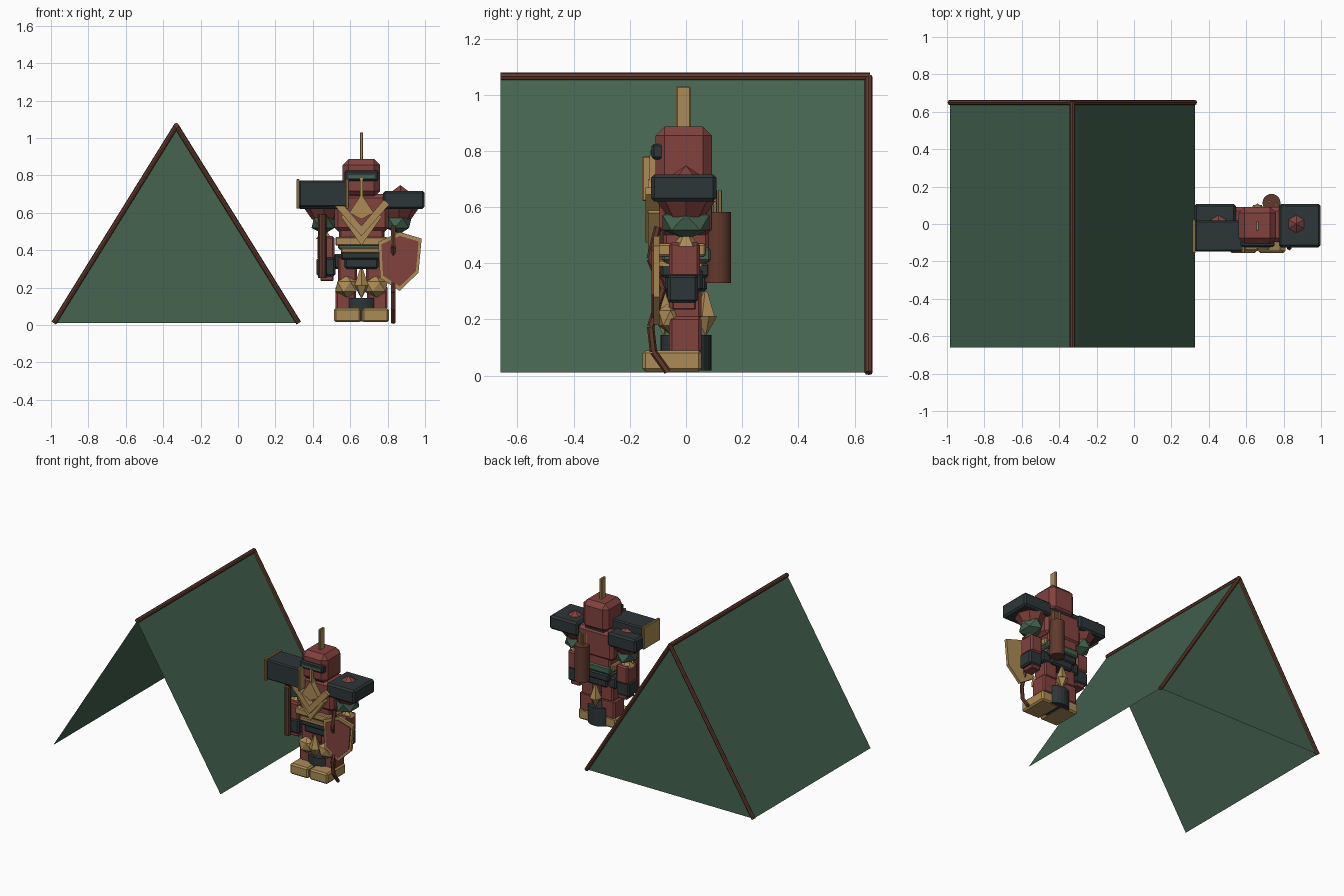
import bpy, bmesh, math
from mathutils import Vector

if "Cube" in bpy.data.objects:
    bpy.data.objects.remove(bpy.data.objects["Cube"])


def material(name, rgb):
    m = bpy.data.materials.new(name)
    m.use_nodes = True
    m.diffuse_color = (*rgb, 1)
    m.node_tree.nodes["Principled BSDF"].inputs["Base Color"].default_value = (*rgb, 1)
    return m


GREEN = material("canvas green", (0.058, 0.125, 0.08))
RED = material("brick red", (0.22, 0.054, 0.048))
GOLD = material("old gold", (0.41, 0.26, 0.09))
SLATE = material("dark slate", (0.027, 0.037, 0.04))
BROWN = material("wood brown", (0.12, 0.042, 0.026))

CX = 0.66  # centre line of the figure


def finish(name, bm, mat, recalc=True):
    if recalc:
        bmesh.ops.recalc_face_normals(bm, faces=bm.faces)
    mesh = bpy.data.meshes.new(name)
    bm.to_mesh(mesh)
    bm.free()
    mesh.materials.append(mat)
    ob = bpy.data.objects.new(name, mesh)
    bpy.context.collection.objects.link(ob)
    return ob


def box(name, mat, x, y, z, bevel=0.01):
    """Box from ranges, x measured from the figure's centre line."""
    bm = bmesh.new()
    bmesh.ops.create_cube(bm, size=1)
    for v in bm.verts:
        v.co = [(r[0] + r[1]) / 2 + c * (r[1] - r[0])
                for c, r in zip(v.co, ((x[0] + CX, x[1] + CX), y, z))]
    if bevel:
        bmesh.ops.bevel(bm, geom=bm.edges[:], offset=bevel, segments=1, affect='EDGES')
    return finish(name, bm, mat)


def rod(name, mat, a, b, r1, r2=None, sides=8):
    """Straight rod or cone between two points."""
    a, b = Vector(a), Vector(b)
    bm = bmesh.new()
    bmesh.ops.create_cone(bm, cap_ends=True, segments=sides, radius1=r1,
                          radius2=r1 if r2 is None else r2, depth=(b - a).length)
    rot = (b - a).to_track_quat('Z', 'Y')
    for v in bm.verts:
        v.co = rot @ v.co + (a + b) / 2
    return finish(name, bm, mat)


def plate(name, mat, points, y0, y1):
    """Outline in x and z, extruded along y."""
    bm = bmesh.new()
    face = bm.faces.new([bm.verts.new((CX + x, y0, z)) for x, z in points])
    new = bmesh.ops.extrude_face_region(bm, geom=[face])["geom"]
    bmesh.ops.translate(bm, vec=(0, y1 - y0, 0),
                        verts=[v for v in new if isinstance(v, bmesh.types.BMVert)])
    return finish(name, bm, mat)


def ball(name, mat, center, size):
    bm = bmesh.new()
    bmesh.ops.create_icosphere(bm, subdivisions=1, radius=1)
    for v in bm.verts:
        v.co = [c + s * p for c, s, p in zip(center, size, v.co)]
    return finish(name, bm, mat)


# Tent: two canvas slopes and a back wall, open at the front
RIDGE, HALF, TOP = -0.33, 0.655, 1.065
bm = bmesh.new()
ring = [[bm.verts.new((RIDGE + x, y, z)) for x, z in ((-HALF, 0.012), (0, TOP), (HALF, 0.012))]
        for y in (-0.66, 0.65)]
f, k = ring
bm.faces.new((f[0], f[1], k[1], k[0]))
bm.faces.new((f[1], f[2], k[2], k[1]))
bm.faces.new((k[0], k[1], k[2]))
finish("tent_canvas", bm, GREEN)
rod("ridge_pole", BROWN, (RIDGE, -0.66, TOP), (RIDGE, 0.655, TOP), 0.015)
for side, s in (("right", -1), ("left", 1)):
    rod(f"{side}_tent_pole", BROWN, (RIDGE + s * HALF, 0.65, 0.01), (RIDGE, 0.65, TOP), 0.014)

# Base, feet, legs, arms and shoulders, mirrored
rod("base_drum", SLATE, (CX, 0, 0.018), (CX, 0, 0.145), 0.09, sides=24)
for side, s in (("right", -1), ("left", 1)):
    def mir(a, b):
        return (min(s * a, s * b), max(s * a, s * b))
    x = CX + s * 0.2
    box(f"{side}_foot", GOLD, mir(0.004, 0.147), (-0.155, 0.055), (0.015, 0.09))
    box(f"{side}_shin", RED, mir(0.03, 0.138), (-0.06, 0.055), (0.08, 0.21))
    box(f"{side}_thigh", RED, mir(0.025, 0.125), (-0.06, 0.055), (0.2, 0.37))
    ball(f"{side}_knee", GOLD, (CX + s * 0.078, -0.055, 0.205), (0.07, 0.05, 0.06))
    box(f"{side}_hip_pouch", SLATE, mir(0.09, 0.15), (-0.04, 0.06), (0.3, 0.38))
    box(f"{side}_shoulder_block", SLATE, mir(0.115, 0.338), (-0.125, 0.108), (0.62, 0.717), 0.012)
    rod(f"{side}_shoulder_spike", RED, (x + s * 0.008, 0, 0.712), (x + s * 0.008, 0, 0.748),
        0.055, 0, 6)
    rod(f"{side}_shoulder_cap", RED, (x, 0, 0.565), (x, 0, 0.622), 0.065, 0.105, 8)
    ball(f"{side}_upper_arm", GREEN, (x, 0, 0.545), (0.075, 0.098, 0.06))
    rod(f"{side}_elbow_stud", GOLD, (x, 0, 0.46), (x, 0, 0.51), 0.05, 0.01, 6)
    box(f"{side}_forearm", RED, mir(0.145, 0.235), (-0.06, 0.05), (0.35, 0.475))
    box(f"{side}_hand", SLATE, mir(0.14, 0.24), (-0.065, 0.042), (0.26, 0.36))
    box(f"{side}_fingers", RED, mir(0.15, 0.22), (-0.05, 0.035), (0.235, 0.265), 0.005)

# Torso, waist and belts
box("chest", RED, (-0.145, 0.145), (-0.095, 0.09), (0.5, 0.7), 0.02)
box("waist", RED, (-0.12, 0.12), (-0.08, 0.08), (0.4, 0.52))
box("gold_belt", GOLD, (-0.14, 0.14), (-0.105, 0.07), (0.425, 0.47), 0.006)
box("lower_gold_belt", GOLD, (-0.11, 0.11), (-0.1, 0.06), (0.385, 0.412), 0.005)
box("green_belt", GREEN, (-0.125, 0.125), (-0.085, 0.088), (0.405, 0.455), 0.008)
box("slate_belt", SLATE, (-0.11, 0.11), (-0.09, 0.085), (0.35, 0.4), 0.008)
box("pelvis", SLATE, (-0.09, 0.09), (-0.075, 0.075), (0.3, 0.37), 0.01)
for end, y in (("front", -0.08), ("back", 0.07)):
    rod(f"{end}_hip_spike", GOLD, (CX, y, 0.21), (CX, y, 0.3), 0.04, 0.008, 5)
    rod(f"{end}_hip_spike_tip", GOLD, (CX, y, 0.21), (CX, y, 0.14), 0.04, 0, 5)

# Chest chevrons and crest
for i, (w, top, tip, y) in enumerate(((0.15, 0.645, 0.475, -0.125), (0.11, 0.58, 0.425, -0.115))):
    t = 0.055
    plate(f"chevron_{i + 1}", GOLD, [(-w, top), (0, tip), (w, top), (w - 0.03, top + 0.025),
                                     (0, tip + t), (-w + 0.03, top + 0.025)], y - 0.02, -0.09)
plate("chest_triangle", GOLD, [(-0.065, 0.6), (0, 0.565), (0.065, 0.6), (0, 0.7)], -0.135, -0.09)
box("chin_bar", GOLD, (-0.009, 0.009), (-0.13, -0.09), (0.66, 0.785), 0)

# Head
box("helmet", RED, (-0.1, 0.1), (-0.108, 0.092), (0.685, 0.887), 0.032)
box("neck", SLATE, (-0.08, 0.08), (-0.085, 0.08), (0.65, 0.72), 0.01)
box("visor", SLATE, (-0.09, 0.09), (-0.122, -0.08), (0.77, 0.825), 0.008)
box("visor_slit", GREEN, (-0.07, 0.07), (-0.126, -0.1), (0.787, 0.803), 0)
box("head_crest", GOLD, (-0.009, 0.009), (-0.035, 0.016), (0.87, 1.03), 0.004)

# Large shoulder weapon with gold end plates
box("cannon_body", SLATE, (-0.335, -0.075), (-0.148, 0.018), (0.632, 0.772), 0.008)
for end, x in (("outer", -0.348), ("inner", -0.085)):
    box(f"{end}_cannon_plate", GOLD, (x, x + 0.018), (-0.156, 0.024), (0.622, 0.78), 0.004)

# Carried staff, shield, bent bow
rod("staff", BROWN, (CX - 0.21, -0.085, 0.25), (CX - 0.21, -0.085, 0.59), 0.022)
outline = [(0.205, 0.497), (0.322, 0.462), (0.305, 0.28), (0.205, 0.182), (0.1, 0.25), (0.09, 0.445)]
mid = Vector((0.208, 0.35))
inner = [tuple(mid + (Vector(p) - mid) * 0.86) for p in outline]
plate("shield_back", GOLD, outline, -0.115, -0.095)
plate("shield_face", RED, inner, -0.122, -0.11)
bow = [(-0.1, 0.53), (-0.128, 0.416), (-0.082, 0.31), (-0.126, 0.174), (-0.116, 0.085), (-0.065, 0.014)]
for i, (a, b) in enumerate(zip(bow, bow[1:])):
    rod(f"bow_part_{i + 1}", BROWN, (CX + 0.17, *a), (CX + 0.17, *b), 0.013, sides=6)

# Quiver with arrows on the back
qx, qy = 0.735, 0.113
rod("quiver", BROWN, (qx, qy, 0.33), (qx, qy, 0.583), 0.048, sides=20)
for i in range(3):
    a = i * math.tau / 3
    p = (qx + 0.025 * math.cos(a), qy + 0.02 * math.sin(a) - 0.01)
    rod(f"arrow_{i + 1}", GOLD, (*p, 0.5), (*p, 0.66), 0.007, sides=6)
